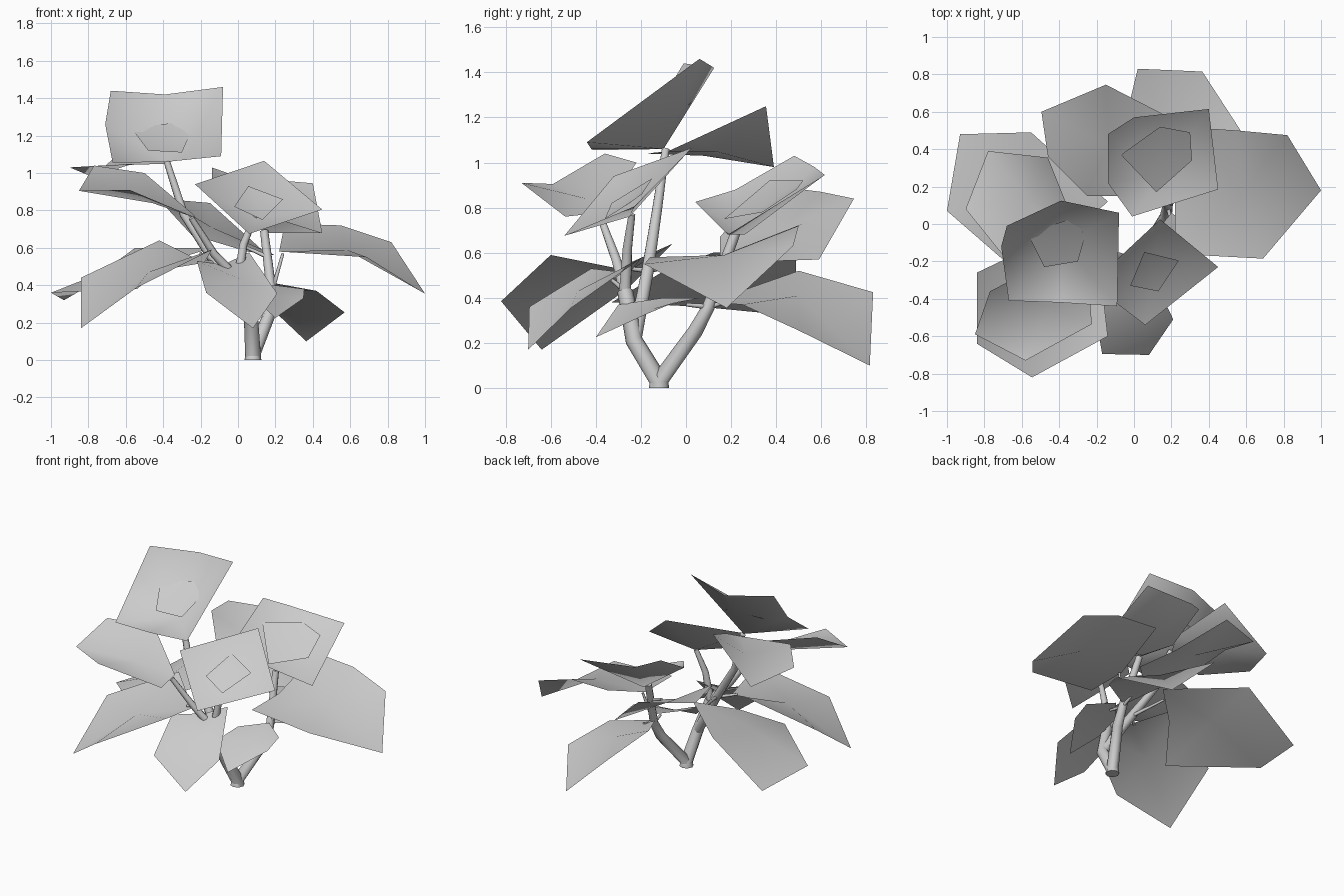
import bpy, bmesh


def leaf(name, centre, *rim):
    """Faceted leaf: a fan from a cupped or arched centre to a short outline."""
    bm = bmesh.new()
    c = bm.verts.new(centre)
    ring = [bm.verts.new(p) for p in rim]
    for a, b in zip(ring, ring[1:] + ring[:1]):
        bm.faces.new((c, a, b))
    bmesh.ops.recalc_face_normals(bm, faces=bm.faces)
    if sum(f.normal.z for f in bm.faces) < 0:
        bmesh.ops.reverse_faces(bm, faces=bm.faces)
    for f in bm.faces:
        f.smooth = True
    me = bpy.data.meshes.new(name)
    bm.to_mesh(me)
    bm.free()
    bpy.context.collection.objects.link(bpy.data.objects.new(name, me))


def stem(name, r0, r1, *pts):
    """Tapered tube along a few points."""
    cu = bpy.data.curves.new(name, 'CURVE')
    cu.dimensions = '3D'
    cu.bevel_depth = 1.0
    cu.bevel_resolution = 2
    cu.use_fill_caps = True
    s = cu.splines.new('POLY')
    s.points.add(len(pts) - 1)
    for i, p in enumerate(pts):
        s.points[i].co = (*p, 1)
        s.points[i].radius = r0 + (r1 - r0) * i / (len(pts) - 1)
    s.use_smooth = True
    bpy.context.collection.objects.link(bpy.data.objects.new(name, cu))


# Branches
root, foot, fork = (.08, -.12, 0), (.08, -.12, .03), (.07, -.23, .21)
node, right_node = (0, -.27, .43), (.18, .1, .36)
stem("trunk_left", .045, .035, root, foot, fork, node)
stem("trunk_right", .045, .022, root, foot, (.17, .04, .25), right_node, (.14, .22, .69))
stem("branch_top", .034, .018, fork, (-.12, -.17, .52), (-.29, -.13, .78), (-.38, -.09, 1.06))
stem("branch_left", .028, .016, node, (-.13, -.31, .57), (-.25, -.38, .76))
stem("branch_front", .028, .016, node, (.03, -.26, .62), (.09, -.24, .77))

# Thin leaf stalks
mid = (-.12, -.17, .52)
for name, a, b in (("stalk_left_low", mid, (-.2, .06, .57)),
                   ("stalk_front_left", mid, (-.22, -.26, .53)),
                   ("stalk_front", node, (0, -.33, .48)),
                   ("stalk_right", right_node, (.24, .14, .57)),
                   ("stalk_back", right_node, (.19, .2, .39)),
                   ("stalk_back_left", (.16, .16, .55), (.05, .2, .6)),
                   ("stalk_front_right", right_node, (.2, 0, .37))):
    stem(name, .012, .008, a, b)

# Upper leaves
leaf("leaf_top", (-.38, -.1, 1.06), (-.68, -.01, 1.44), (-.39, .125, 1.42), (-.08, .06, 1.46),
     (-.09, -.44, 1.09), (-.39, -.42, 1.06), (-.67, -.41, 1.055), (-.71, -.12, 1.26))
leaf("leaf_top_left", (-.56, .13, 1.05), (-.9, .08, 1.03), (-.78, .39, .98), (-.46, .355, 1.25),
     (-.33, .03, 1.1), (-.38, -.08, 1.05), (-.69, -.18, 1.04))
leaf("leaf_left", (-.46, -.44, .84), (-.85, -.59, .905), (-.58, -.73, .91), (-.225, -.535, .76),
     (-.24, -.36, .78), (-.5, -.22, 1.0), (-.77, -.36, 1.04))
leaf("leaf_front_upper", (.1, -.25, .76), (.14, .025, 1.065), (.45, -.23, .805),
     (.06, -.54, .675), (-.23, -.32, .94))
leaf("leaf_right_upper", (.15, .26, .68), (-.14, .48, 1.03), (.0, .57, .98), (.4, .615, .945),
     (.45, .185, .68), (-.01, .04, .825), (-.14, .22, .88))

# Young leaves inside the cups
leaf("young_leaf_top", (-.38, -.1, 1.17), (-.57, -.05, 1.24), (-.33, .03, 1.27),
     (-.26, -.06, 1.2), (-.3, -.2, 1.11), (-.48, -.23, 1.12))
leaf("young_leaf_front", (.1, -.25, .82), (-.02, -.33, .82), (.055, -.15, .93),
     (.24, -.195, .86), (.13, -.36, .75))
leaf("young_leaf_right", (.15, .35, .81), (-.07, .37, .92), (.14, .52, .92), (.3, .49, .88),
     (.31, .34, .78), (.12, .17, .75))

# Lower leaves
leaf("leaf_left_low", (-.57, .1, .53), (-1, .07, .36), (-.93, .48, .32), (-.55, .49, .6),
     (-.14, .12, .6), (-.36, -.08, .53), (-.54, -.33, .38))
leaf("leaf_front_left", (-.48, -.44, .47), (-.84, -.64, .17), (-.545, -.82, .385),
     (-.14, -.6, .59), (-.18, -.25, .52), (-.42, -.06, .64), (-.84, -.26, .44))
leaf("leaf_front", (.02, -.48, .43), (-.17, -.695, .36), (.08, -.7, .17), (.21, -.51, .355),
     (.06, -.2, .575), (-.08, -.25, .51), (-.22, -.42, .53))
leaf("leaf_right", (.58, .17, .59), (1, .18, .355), (.82, .475, .63), (.55, .5, .72),
     (.25, .52, .73), (.22, .14, .58), (.22, -.16, .58), (.69, -.185, .55))
leaf("leaf_back_left", (-.14, .43, .71), (-.495, .6, .87), (-.15, .745, .84), (.15, .59, .57),
     (.2, .3, .56), (.05, .15, .58), (-.25, .15, .67), (-.46, .36, .9))
leaf("leaf_back", (.2, .5, .41), (.02, .83, .425), (.365, .815, .1), (.57, .5, .255),
     (.42, .25, .37), (.17, .1, .38), (-.06, .5, .52))
leaf("leaf_front_right", (.2, -.15, .35), (.2, -.4, .225), (.35, -.17, .33), (.355, -.05, .38),
     (.2, .06, .4), (.07, -.1, .4), (.04, -.3, .37))
